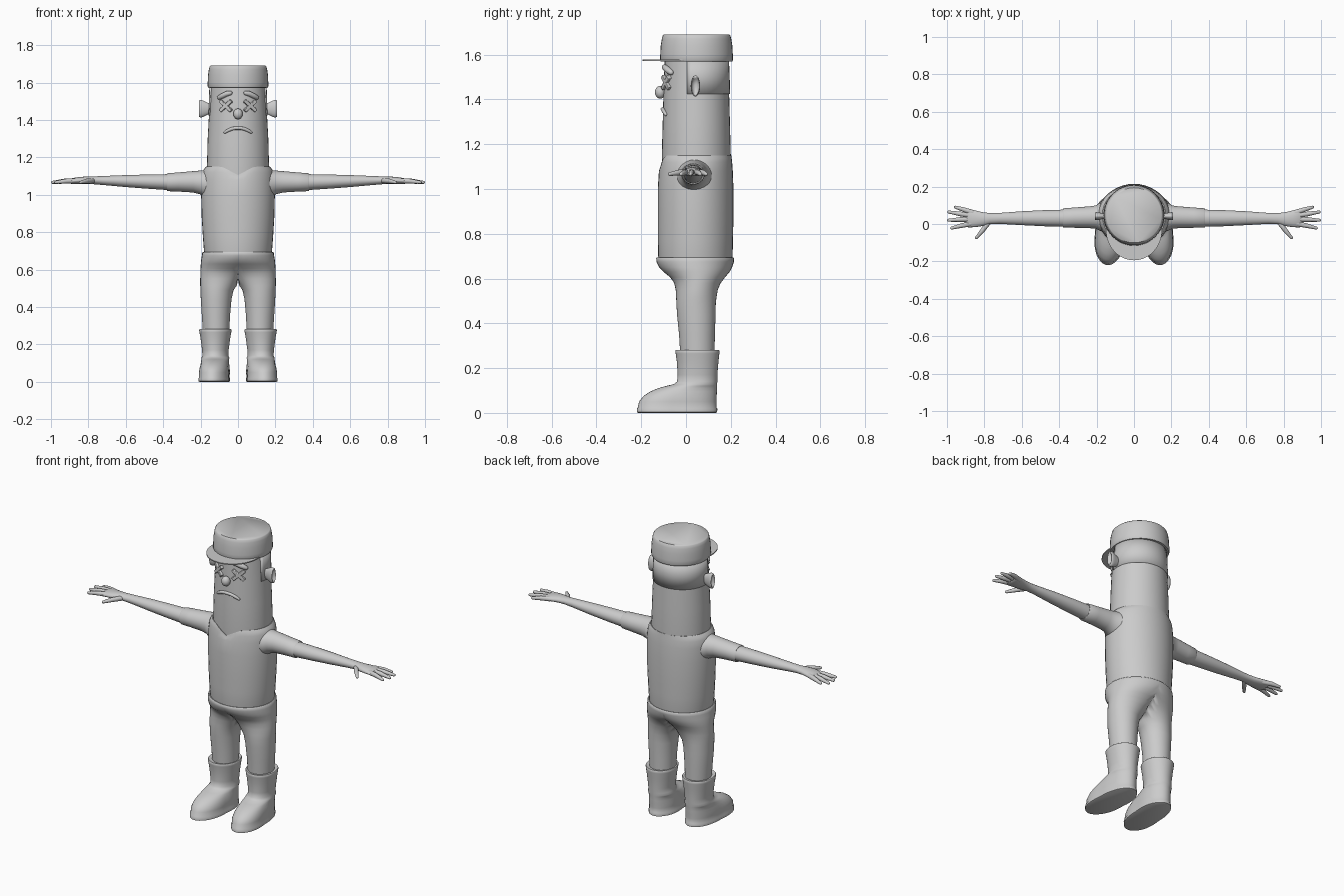
import bpy
import bmesh
import math
from mathutils import Vector, Matrix

cube = bpy.data.objects.get("Cube")
if cube:
    bpy.data.objects.remove(cube, do_unlink=True)

grey = bpy.data.materials.new("plain grey")
grey.use_nodes = True
GREY = (0.6, 0.6, 0.6, 1)
grey.diffuse_color = GREY
grey.node_tree.nodes["Principled BSDF"].inputs["Base Color"].default_value = GREY


def finish(name, bm, mirror=False, angle=45):
    """Turn a bmesh into a smooth-shaded object, optionally mirrored across x."""
    bmesh.ops.recalc_face_normals(bm, faces=bm.faces)
    mesh = bpy.data.meshes.new(name)
    bm.to_mesh(mesh)
    bm.free()
    mesh.materials.append(grey)
    mesh.shade_smooth()
    mesh.set_sharp_from_angle(angle=math.radians(angle))
    obj = bpy.data.objects.new(name, mesh)
    bpy.context.collection.objects.link(obj)
    if mirror:
        obj.modifiers.new("Mirror", "MIRROR").use_clip = True
    return obj


def ellipse(centre, u, v, count=40):
    turns = [2 * math.pi * i / count for i in range(count)]
    return [Vector(centre) + math.cos(t) * u + math.sin(t) * v for t in turns]


def loft(bm, rings, caps=True):
    """Skin a list of point rings, with flat end caps."""
    loops = [[bm.verts.new(p) for p in ring] for ring in rings]
    for a, b in zip(loops, loops[1:]):
        n = len(a)
        for i in range(n):
            j = (i + 1) % n
            bm.faces.new((a[i], a[j], b[j], b[i]))
    if caps:
        bm.faces.new(loops[0])
        bm.faces.new(loops[-1])


def upright(sections, cx=0.0):
    """Rings stacked in z from (z, rx, ry, cy)."""
    return [ellipse((cx, cy, z), Vector((rx, 0, 0)), Vector((0, ry, 0)))
            for z, rx, ry, cy in sections]


def sideways(sections):
    """Rings along x from (x, ry, rz, cy, cz)."""
    return [ellipse((x, cy, cz), Vector((0, ry, 0)), Vector((0, 0, rz)), 28)
            for x, ry, rz, cy, cz in sections]


def tube(bm, points, radii):
    """Round tube along a path, with rounded ends."""
    pts = [Vector(p) for p in points]
    first, last = (pts[0] - pts[1]).normalized(), (pts[-1] - pts[-2]).normalized()
    path, sizes = [], []
    for t in (0.95, 0.6):
        path.append(pts[0] + first * radii[0] * t)
        sizes.append(radii[0] * math.sqrt(1 - t * t))
    path += pts
    sizes += radii
    for t in (0.6, 0.95):
        path.append(pts[-1] + last * radii[-1] * t)
        sizes.append(radii[-1] * math.sqrt(1 - t * t))
    rings = []
    for i, p in enumerate(path):
        d = path[min(i + 1, len(path) - 1)] - path[max(i - 1, 0)]
        u = d.cross(Vector((0.1, 0.3, 1))).normalized()
        v = d.cross(u).normalized()
        rings.append(ellipse(p, u * sizes[i], v * sizes[i], 14))
    loft(bm, rings)


def simple(name, rings, mirror=False, angle=45):
    bm = bmesh.new()
    loft(bm, rings)
    return finish(name, bm, mirror, angle)


# Head column
HEAD = [(1.05, .163, .15, .047), (1.15, .166, .154, .046), (1.3, .162, .15, .046),
        (1.45, .154, .146, .046), (1.58, .148, .141, .046)]
simple("head", upright(HEAD))


def face_y(x, z):
    """Front surface of the head."""
    k = (z - 1.15) / 0.43
    rx, ry = .166 - .018 * k, .154 - .013 * k
    return .046 - ry * math.sqrt(1 - (x / rx) ** 2)


# Cropped hair around the back
bm = bmesh.new()
loft(bm, upright([(1.425, .159, .151, .046), (1.5, .156, .149, .046),
                  (1.58, .153, .146, .046)]), caps=False)
bmesh.ops.bisect_plane(bm, geom=bm.verts[:] + bm.edges[:] + bm.faces[:],
                       plane_co=(0, .005, 0), plane_no=(0, -1, 0), clear_outer=True)
hair = finish("hair", bm)
hair.modifiers.new("Thickness", "SOLIDIFY").thickness = 0.01

# Cap and brim
simple("cap", upright([(1.572, .145, .14, .047), (1.57, .158, .16, .047),
                       (1.578, .162, .163, .047), (1.6, .162, .162, .047),
                       (1.64, .16, .16, .047), (1.67, .156, .155, .047),
                       (1.685, .152, .151, .047), (1.69, .147, .147, .047)]), angle=50)
simple("cap_brim", upright([(1.571, .15, .162, -.032), (1.577, .15, .162, -.032)]))

# Nose
bm = bmesh.new()
bmesh.ops.create_uvsphere(bm, u_segments=24, v_segments=14, radius=.025,
                          matrix=Matrix.Translation((0, -.115, 1.432)) @ Matrix.Diagonal((1, .95, 1.15, 1)))
finish("nose", bm)

# Brows, raised at the inner ends
bm = bmesh.new()
brow = [(.1, 1.52), (.085, 1.528), (.06, 1.54), (.042, 1.544)]
tube(bm, [(x, face_y(x, z) - .006, z) for x, z in brow], [.012, .014, .014, .012])
finish("brows", bm, mirror=True)

# Crossed-out eyes
bm = bmesh.new()
for tilt in (40, -40):
    place = (Matrix.Translation((.064, face_y(.064, 1.475), 1.475))
             @ Matrix.Rotation(math.radians(25), 4, "Z")
             @ Matrix.Rotation(math.radians(tilt), 4, "Y")
             @ Matrix.Diagonal((.085, .026, .019, 1)))
    bmesh.ops.create_cube(bm, size=1, matrix=place)
eyes = finish("cross_eyes", bm, mirror=True, angle=30)
bevel = eyes.modifiers.new("Bevel", "BEVEL")
bevel.width, bevel.segments = 0.003, 2

# Frowning mouth
bm = bmesh.new()
arc = [(.07 * s, 1.357 - .024 * abs(s) ** 2.2) for s in (-1, -.8, -.5, -.2, .2, .5, .8, 1)]
tube(bm, [(x, face_y(x, z) - .003, z) for x, z in arc], [.007] + [.009] * 6 + [.007])
finish("mouth", bm)

# Cupped ears
simple("ears", sideways([(x, .021 * s, .047 * s, .042, 1.46) for x, s in (
    (.14, .5), (.165, .7), (.185, .92), (.198, 1), (.207, .95), (.209, .85),
    (.205, .7), (.196, .55), (.194, .1))]), mirror=True, angle=60)

# Shirt body, with a pointed neckline
bm = bmesh.new()
loft(bm, upright([(.66, .175, .16, .042), (.7, .182, .166, .042), (.78, .188, .168, .042),
                  (.88, .194, .169, .043), (1, .197, .169, .043), (1.08, .195, .165, .044),
                  (1.12, .19, .161, .045), (1.137, .182, .159, .045),
                  (1.15, .17, .157, .046), (1.145, .155, .143, .046)]))
for v in bm.verts:
    if v.co.y < .04 and v.co.z > 1.1:
        v.co.z -= .045 * max(0, 1 - abs(v.co.x) / .085) * min(1, (v.co.z - 1.1) / .03)
finish("shirt", bm, angle=60)

# Sleeves
simple("sleeves", sideways([(.14, .09, .085, .04, 1.055), (.185, .073, .07, .038, 1.06),
                            (.205, .062, .063, .037, 1.066), (.24, .058, .057, .036, 1.069),
                            (.32, .054, .051, .034, 1.068), (.375, .052, .048, .032, 1.067),
                            (.38, .049, .045, .032, 1.067), (.375, .04, .036, .032, 1.067)]),
       mirror=True, angle=60)

# Forearms and palms
simple("arms", sideways([(.36, .046, .043, .031, 1.067), (.48, .043, .038, .031, 1.07),
                         (.6, .037, .032, .031, 1.073), (.72, .029, .024, .03, 1.076),
                         (.77, .029, .021, .029, 1.077), (.81, .037, .02, .026, 1.077),
                         (.85, .045, .019, .028, 1.076), (.885, .05, .016, .032, 1.073),
                         (.9, .047, .011, .034, 1.071), (.906, .035, .004, .034, 1.07)]),
       mirror=True, angle=60)

# Fingers and thumb, given as root, knuckle and tip in plan
bm = bmesh.new()
for root, knuckle, tip in (
        ((.86, .06), (.91, .077), (.955, .09)),
        ((.87, .045), (.93, .054), (.99, .064)),
        ((.87, .025), (.93, .024), (.992, .02)),
        ((.86, .003), (.92, -.008), (.975, -.022)),
        ((.775, .012), (.81, -.035), (.842, -.073))):
    tube(bm, [(*root, 1.075), (*knuckle, 1.073), (*tip, 1.066)], [.014, .0125, .008])
finish("fingers", bm, mirror=True)

# Trousers: each leg ring widens into half of the waist at the centre plane
bm = bmesh.new()
rings = []
for z, cx, rx, cy, ry in (
        (.25, .117, .07, .051, .076), (.35, .118, .075, .049, .08),
        (.44, .117, .082, .046, .086), (.49, .112, .088, .045, .088),
        (.515, .104, .098, .046, .09), (.55, .09, .112, .048, .094),
        (.58, .07, .131, .051, .104), (.605, .05, .15, .052, .122),
        (.63, .025, .174, .047, .148), (.65, .01, .187, .043, .163),
        (.675, 0, .193, .041, .173), (.69, 0, .191, .041, .174),
        (.695, 0, .186, .041, .17), (.69, 0, .172, .041, .155)):
    ring = ellipse((cx, cy, z), Vector((rx, 0, 0)), Vector((0, ry, 0)))
    rings.append([Vector((max(0, p.x), p.y, p.z)) for p in ring])
loft(bm, rings)
bmesh.ops.delete(bm, geom=[f for f in bm.faces if all(v.co.x < .0001 for v in f.verts)],
                 context="FACES")
finish("trousers", bm, mirror=True, angle=60)

# Boots: sole, toe, shaft and flared cuff as (z, half width, front, back)
BOOT = [(0, .076, -.212, .132), (.003, .081, -.219, .139), (.018, .081, -.22, .14),
        (.024, .078, -.215, .136), (.05, .079, -.21, .136), (.075, .077, -.19, .137),
        (.095, .073, -.16, .138), (.11, .07, -.125, .138), (.12, .069, -.09, .139),
        (.128, .069, -.055, .139), (.14, .069, -.04, .14), (.17, .071, -.037, .14),
        (.23, .079, -.041, .145), (.265, .085, -.046, .149), (.277, .087, -.048, .15),
        (.281, .084, -.045, .147), (.277, .068, -.03, .13)]
bm = bmesh.new()
loft(bm, upright([(z, w, (b - f) / 2, (b + f) / 2) for z, w, f, b in BOOT], cx=.121))
for v in bm.verts:
    v.co.x += max(0, .05 - v.co.y) * .06  # toes point slightly outward
    if v.co.z < .13:  # fuller toe and heel than a plain oval
        v.co.x += (v.co.x - .125) * .12 * min(1, abs(v.co.y + .04) / .12)
finish("boots", bm, mirror=True, angle=50)
